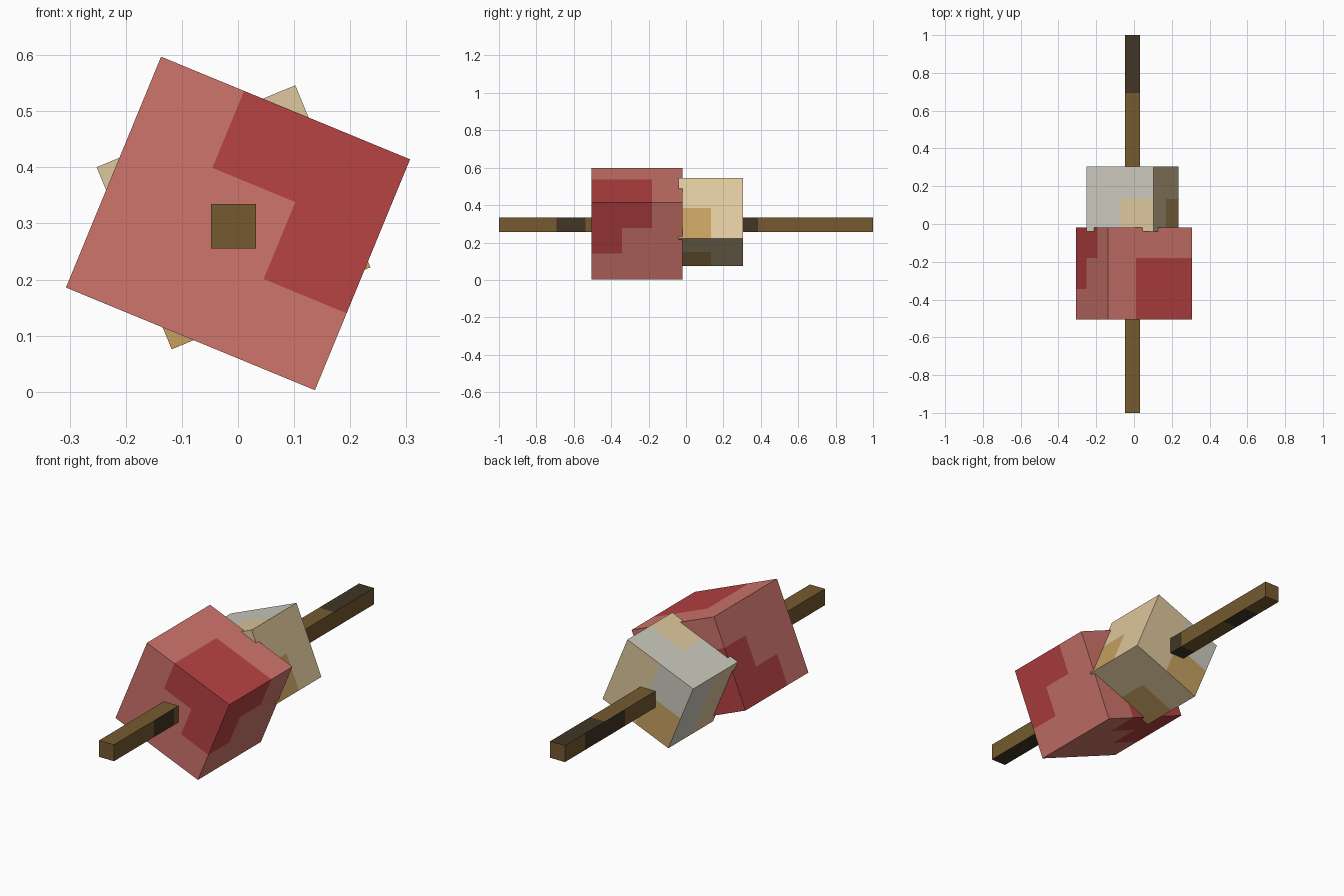
import bpy, bmesh, math
from mathutils import Matrix, Vector

if "Cube" in bpy.data.objects:
    bpy.data.objects.remove(bpy.data.objects["Cube"], do_unlink=True)


def material(name, rgb):
    """Flat material from an 8-bit sRGB colour."""
    lin = []
    for c in rgb:
        c /= 255
        lin.append(c / 12.92 if c <= 0.04045 else ((c + 0.055) / 1.055) ** 2.4)
    col = (*lin, 1.0)
    m = bpy.data.materials.new(name)
    m.use_nodes = True
    m.diffuse_color = col
    m.node_tree.nodes["Principled BSDF"].inputs["Base Color"].default_value = col
    return m


light_red = material("light_red", (206, 117, 108))
dark_red = material("dark_red", (183, 66, 67))
beige = material("beige", (222, 200, 157))
ochre = material("ochre", (198, 160, 97))
pale_grey = material("pale_grey", (204, 202, 190))
brown = material("brown", (117, 90, 47))
dark_brown = material("dark_brown", (65, 53, 38))

# side: (fixed axis, sign, column axis, row axis)
SIDES = {
    "front": (1, -1, 0, 2), "back": (1, 1, 0, 2),
    "top": (2, 1, 0, 1), "bottom": (2, -1, 0, 1),
    "right": (0, 1, 1, 2), "left": (0, -1, 1, 2),
}


def patched_box(name, centre, size, tilt, mats, **patterns):
    """Box whose sides are cut into cells; each digit picks a cell's material.
    Rows run from high to low, columns from low to high."""
    bm = bmesh.new()
    half = [s / 2 for s in size]
    for side, (axis, sign, ua, va) in SIDES.items():
        rows = patterns[side]
        nv, nu = len(rows), len(rows[0])
        for r, row in enumerate(rows):
            for c, digit in enumerate(row):
                corners = []
                for du, dv in ((0, 0), (1, 0), (1, 1), (0, 1)):
                    co = Vector((0, 0, 0))
                    co[axis] = sign * half[axis]
                    co[ua] = half[ua] * (2 * (c + du) / nu - 1)
                    co[va] = half[va] * (1 - 2 * (r + dv) / nv)
                    corners.append(bm.verts.new(co))
                face = bm.faces.new(corners)
                face.material_index = int(digit)
    bmesh.ops.remove_doubles(bm, verts=bm.verts, dist=1e-5)
    bmesh.ops.recalc_face_normals(bm, faces=bm.faces)
    bm.transform(Matrix.Rotation(math.radians(tilt), 4, "Y"))
    mesh = bpy.data.meshes.new(name)
    bm.to_mesh(mesh)
    bm.free()
    for m in mats:
        mesh.materials.append(m)
    ob = bpy.data.objects.new(name, mesh)
    ob.location = centre
    bpy.context.collection.objects.link(ob)
    return ob


# Large red block at the front
patched_box(
    "red_block", (0, -0.262, 0.3), (0.48, 0.485, 0.445), 22.4,
    [light_red, dark_red],
    front=["011", "001", "000"],
    back=["000", "100", "110"],
    top=["000", "011", "011"],
    bottom=["110", "100", "000"],
    right=["110", "100", "000"],
    left=["000", "001", "011"],
)

# Smaller tan block behind it, tilted the other way
patched_box(
    "tan_block", (-0.008, 0.1325, 0.311), (0.383, 0.345, 0.351), -22.4,
    [beige, ochre, pale_grey],
    front=["00", "11"],
    back=["20", "10"],
    top=["22", "20"],
    bottom=["00", "10"],
    right=["00", "10"],
    left=["02", "02"],
)

# Square wooden stick through both blocks
patched_box(
    "skewer_stick", (-0.008, 0, 0.295), (0.08, 2.0, 0.08), 0,
    [brown, dark_brown],
    front=["0"],
    back=["0"],
    top=list("1100000000000"),
    bottom=list("0100100000011"),
    right=["0010000010000"],
    left=["0000000000110"],
)
